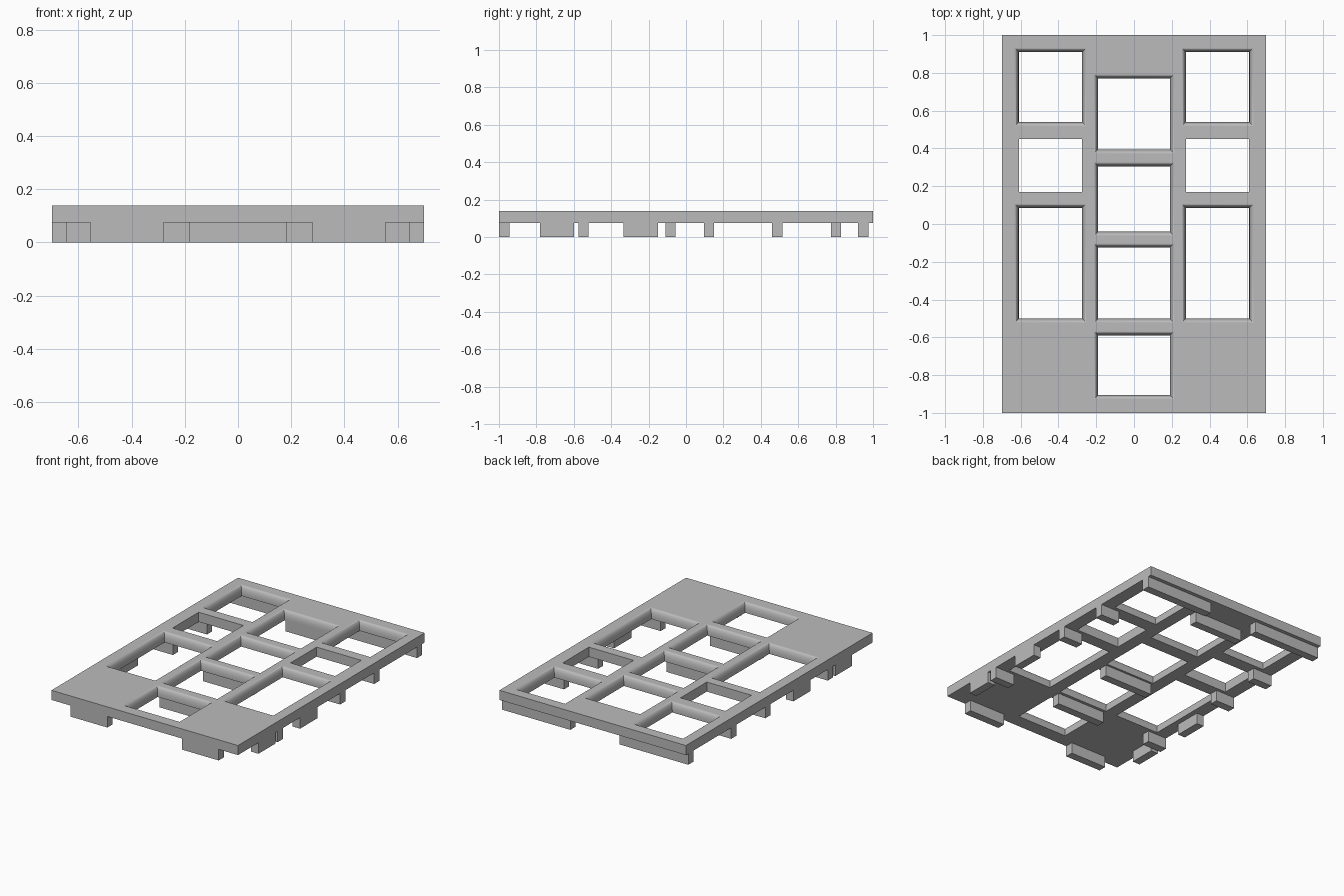
import bpy, bmesh, math

if "Cube" in bpy.data.objects:
    bpy.data.objects.remove(bpy.data.objects["Cube"], do_unlink=True)

grey = bpy.data.materials.new("mid_grey")
grey.use_nodes = True
GREY = (0.5, 0.5, 0.5, 1)
grey.diffuse_color = GREY
grey.node_tree.nodes["Principled BSDF"].inputs["Base Color"].default_value = GREY

TOP, UNDER = 0.14, 0.075
FLARE, DEPTH, STEPS = 0.022, 0.055, 8


def add_object(name, bm):
    bmesh.ops.recalc_face_normals(bm, faces=bm.faces)
    mesh = bpy.data.meshes.new(name)
    bm.to_mesh(mesh)
    bm.free()
    mesh.materials.append(grey)
    obj = bpy.data.objects.new(name, mesh)
    bpy.context.collection.objects.link(obj)
    return obj


def loft(bm, x0, x1, y0, y1, levels):
    """Stack rectangles, each grown by an amount at a height, and skin them."""
    rings = []
    for grow, z in levels:
        a, b, c, d = x0 - grow, x1 + grow, y0 - grow, y1 + grow
        rings.append([bm.verts.new((x, y, z)) for x, y in ((a, c), (b, c), (b, d), (a, d))])
    for low, high in zip(rings, rings[1:]):
        for i in range(4):
            j = (i + 1) % 4
            bm.faces.new((low[i], low[j], high[j], high[i]))
    bm.faces.new(rings[0][::-1])
    bm.faces.new(rings[-1])


def box(name, x0, x1, y0, y1, z0=0.0, z1=UNDER):
    bm = bmesh.new()
    loft(bm, x0, x1, y0, y1, [(0, z0), (0, z1)])
    return add_object(name, bm)


# Window cutters: rounded lips, and plain straight walls
rounded = [(0, 0.0)]
for i in range(STEPS + 1):
    t = math.pi / 2 * i / STEPS
    rounded.append((FLARE * (1 - math.cos(t)), TOP - DEPTH * (1 - math.sin(t))))
rounded.append((FLARE, TOP + 0.05))
straight = [(0, 0.0), (0, TOP + 0.05)]

bm = bmesh.new()
for y0, y1 in ((0.395, 0.77), (-0.04, 0.305), (-0.5, -0.125), (-0.905, -0.59)):
    loft(bm, -0.19, 0.19, y0, y1, rounded)
for x0, x1 in ((0.275, 0.61), (-0.61, -0.275)):
    loft(bm, x0, x1, 0.54, 0.91, rounded)
    loft(bm, x0, x1, 0.17, 0.45, straight)
    loft(bm, x0, x1, -0.5, 0.085, rounded)
cutter = add_object("window_cutter", bm)
cutter.hide_render = True

# Plate with the windows cut through
plate = box("window_plate", -0.7, 0.7, -1, 1, UNDER, TOP)
cut = plate.modifiers.new("windows", "BOOLEAN")
cut.operation = "DIFFERENCE"
cut.solver = "EXACT"
cut.object = cutter
bpy.context.view_layer.objects.active = plate
bpy.ops.object.modifier_apply(modifier=cut.name)
bpy.data.objects.remove(cutter, do_unlink=True)

# Smooth only the lips, so the level faces stay flat
bpy.ops.object.select_all(action="DESELECT")
plate.select_set(True)
bpy.ops.object.shade_smooth_by_angle(angle=math.radians(40))
for face in plate.data.polygons:
    if abs(face.normal.z) > 0.999:
        face.use_smooth = False

# Centre ribs under the cross bars
for label, y in (("back", 0.775), ("middle", -0.11), ("front", -0.575)):
    box(f"{label}_centre_rib", -0.185, 0.185, y, y + 0.055)

# Mirrored ribs around the rim: x range, y range
side_ribs = {
    "front_rib": (0.28, 0.555, -1.0, -0.945),
    "back_rib": (0.185, 0.7, 0.92, 0.975),
    "front_side_rib": (0.645, 0.7, -0.78, -0.6),
    "middle_side_rib": (0.645, 0.7, -0.335, -0.15),
    "front_stub": (0.555, 0.7, -0.575, -0.52),
    "middle_stub": (0.555, 0.7, 0.095, 0.15),
    "back_stub": (0.555, 0.7, 0.46, 0.515),
}
for name, (x0, x1, y0, y1) in side_ribs.items():
    box("left_" + name, x0, x1, y0, y1)
    box("right_" + name, -x1, -x0, y0, y1)
